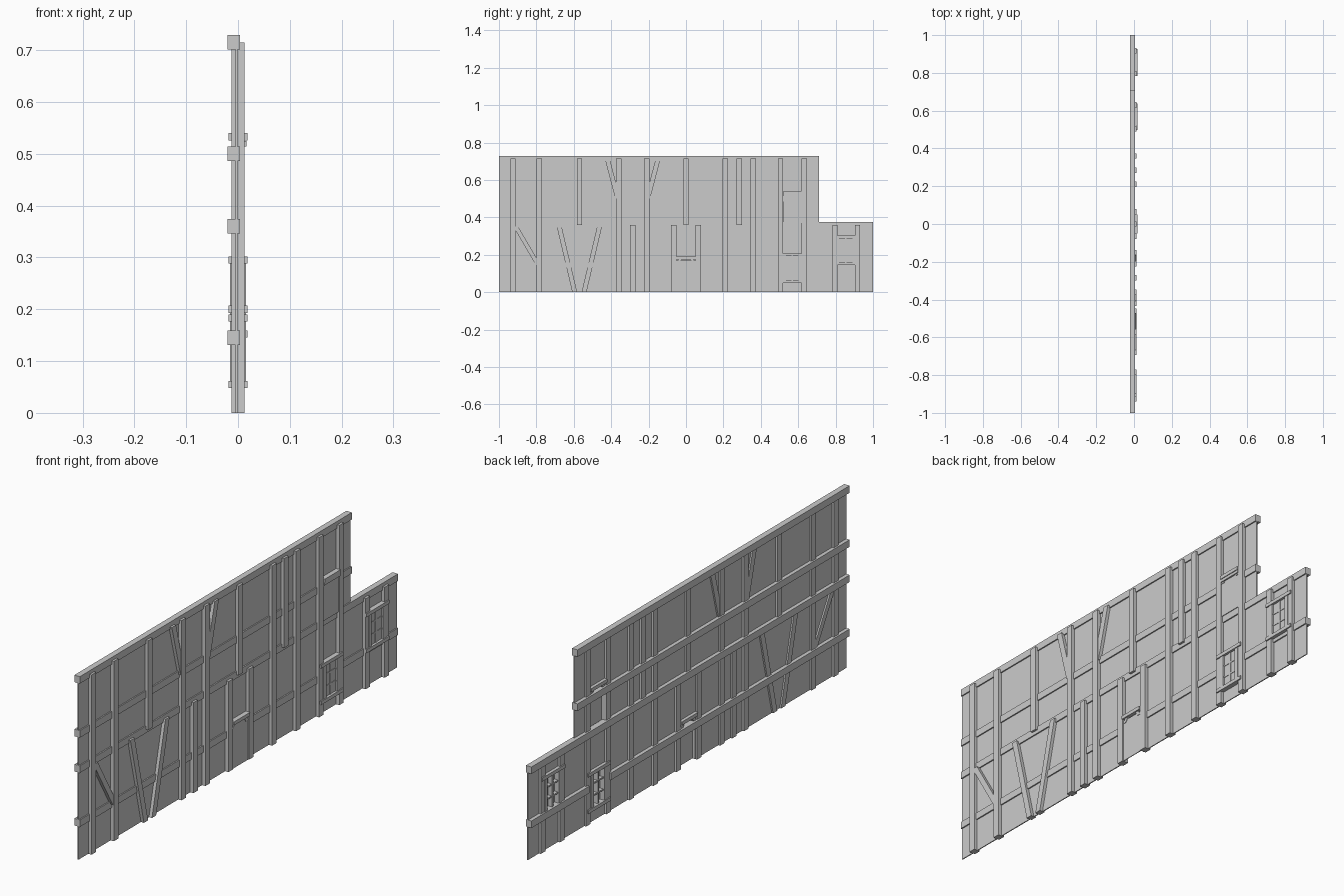
import bpy, bmesh, math
from mathutils import Matrix, Vector

cube = bpy.data.objects.get("Cube")
if cube:
    bpy.data.objects.remove(cube, do_unlink=True)

grey = bpy.data.materials.new("plain grey")
grey.use_nodes = True
grey.diffuse_color = (0.6, 0.6, 0.6, 1)
grey.node_tree.nodes["Principled BSDF"].inputs["Base Color"].default_value = (0.6, 0.6, 0.6, 1)


def finish(name, bm):
    mesh = bpy.data.meshes.new(name)
    bm.to_mesh(mesh)
    bm.free()
    mesh.materials.append(grey)
    obj = bpy.data.objects.new(name, mesh)
    bpy.context.collection.objects.link(obj)
    return obj


def box(name, xs, ys, zs):
    """Box from its extents along each axis."""
    mid = Vector([(a + b) / 2 for a, b in (xs, ys, zs)])
    size = [abs(b - a) for a, b in (xs, ys, zs)]
    bm = bmesh.new()
    bmesh.ops.create_cube(bm, size=1, matrix=Matrix.Translation(mid) @ Matrix.Diagonal((*size, 1)))
    return finish(name, bm)


def brace(name, start, end, width=0.026, xs=(-0.011, 0.012)):
    """Slanted timber with level-cut ends, given in (y, z)."""
    bm = bmesh.new()
    h = width / 2
    corners = [(start[0] - h, start[1]), (start[0] + h, start[1]),
               (end[0] + h, end[1]), (end[0] - h, end[1])]
    face = bm.faces.new([bm.verts.new((xs[0], y, z)) for y, z in corners])
    new = bmesh.ops.extrude_face_region(bm, geom=[face])["geom"]
    bmesh.ops.translate(bm, verts=[v for v in new if isinstance(v, bmesh.types.BMVert)],
                        vec=(xs[1] - xs[0], 0, 0))
    bmesh.ops.recalc_face_normals(bm, faces=bm.faces)
    return finish(name, bm)


POST_X = (-0.013, 0.013)
RAIL_X = (-0.02, 0.004)
TRIM_X = (-0.018, 0.018)
TOP, MID, STEP = 0.715, 0.36, 0.71

# Openings as y range, z range
lower_door = ((-0.05, 0.05), (0, 0.17))
upper_door = ((0.52, 0.62), (0.37, 0.52))
low_window = ((0.525, 0.61), (0.055, 0.2))
high_window = ((0.81, 0.9), (0.152, 0.295))
openings = [lower_door, upper_door, low_window, high_window]

# Infill panel: stepped sheet with the openings left out
y_cuts = sorted({-1, STEP, 1, *(y for o in openings for y in o[0])})
z_cuts = sorted({0, MID, TOP, *(z for o in openings for z in o[1])})
bm = bmesh.new()
for y0, y1 in zip(y_cuts, y_cuts[1:]):
    for z0, z1 in zip(z_cuts, z_cuts[1:]):
        y, z = (y0 + y1) / 2, (z0 + z1) / 2
        beyond = y > STEP and z > MID
        if beyond or any(a[0] < y < a[1] and b[0] < z < b[1] for a, b in openings):
            continue
        bm.faces.new([bm.verts.new((-0.003, p, q))
                      for p, q in ((y0, z0), (y1, z0), (y1, z1), (y0, z1))])
bmesh.ops.remove_doubles(bm, verts=bm.verts, dist=0.0001)
panel = finish("infill_panel", bm)
solid = panel.modifiers.new("thickness", 'SOLIDIFY')
solid.thickness = 0.004
solid.offset = 0

# Horizontal rails
for name, z, start, end in (("sill_rail", 0.145, -1, 0.5), ("sill_rail_end", 0.145, 0.635, 1),
                            ("middle_rail", MID, -1, 1), ("upper_rail", 0.5, -1, STEP),
                            ("top_rail", TOP, -1, STEP)):
    box(name, RAIL_X, (start, end), (z - 0.014, z + 0.014))

# Upright posts: full height, upper storey, lower storey
for name, spots, zs in (
        ("full_post", (-0.925, -0.785, -0.36, -0.21, 0.21, 0.36, 0.505, 0.632), (0, TOP)),
        ("upper_post", (-0.57, 0, 0.285), (MID, TOP)),
        ("lower_post", (-0.285, -0.065, 0.065, 0.797, 0.917), (0, MID))):
    for y in spots:
        box(name, POST_X, (y - 0.014, y + 0.014), zs)

# Slanted braces
for start, end in (((-0.91, 0.35), (-0.79, 0.145)),
                   ((-0.68, MID), (-0.595, 0)), ((-0.46, MID), (-0.545, 0)),
                   ((-0.42, 0.71), (-0.365, 0.5)), ((-0.15, 0.71), (-0.205, 0.5))):
    brace("brace", start, end)

# Doors: leaf set to the outer side, with a lintel
for label, (ys, zs) in (("lower_door", lower_door), ("upper_door", upper_door)):
    box(label + "_leaf", (0.007, 0.01), ys, zs)
    box(label + "_lintel", TRIM_X, ys, (zs[1] + 0.006, zs[1] + 0.02))
    for side in (0, 1):
        inward = 1 if side == 0 else -1
        brace(label + "_arch_corner", (ys[side] + inward * 0.008, zs[1] - 0.012),
              (ys[side] + inward * 0.02, zs[1] + 0.006), 0.016, (-0.011, 0.012))
box("upper_door_drip", (0, 0.016), upper_door[0], (0.514, 0.525))

# Windows: frame, pane and glazing bars
for label, (ys, zs) in (("low_window", low_window), ("high_window", high_window)):
    wide = (ys[0] - 0.027, ys[1] + 0.027)
    for z in zs:
        box(label + "_ledge", TRIM_X, wide, (z - 0.007, z + 0.007))
    for y in ys:
        box(label + "_jamb", (-0.015, 0.015), (y - 0.009, y + 0.009), zs)
    box(label + "_pane", (0.005, 0.008), ys, zs)
    centre = sum(ys) / 2
    box(label + "_upright_bar", (-0.012, 0.01), (centre - 0.004, centre + 0.004), zs)
    for k in (1, 2):
        z = zs[0] + (zs[1] - zs[0]) * k / 3
        box(label + "_cross_bar", (-0.01, 0.01), ys, (z - 0.003, z + 0.003))
